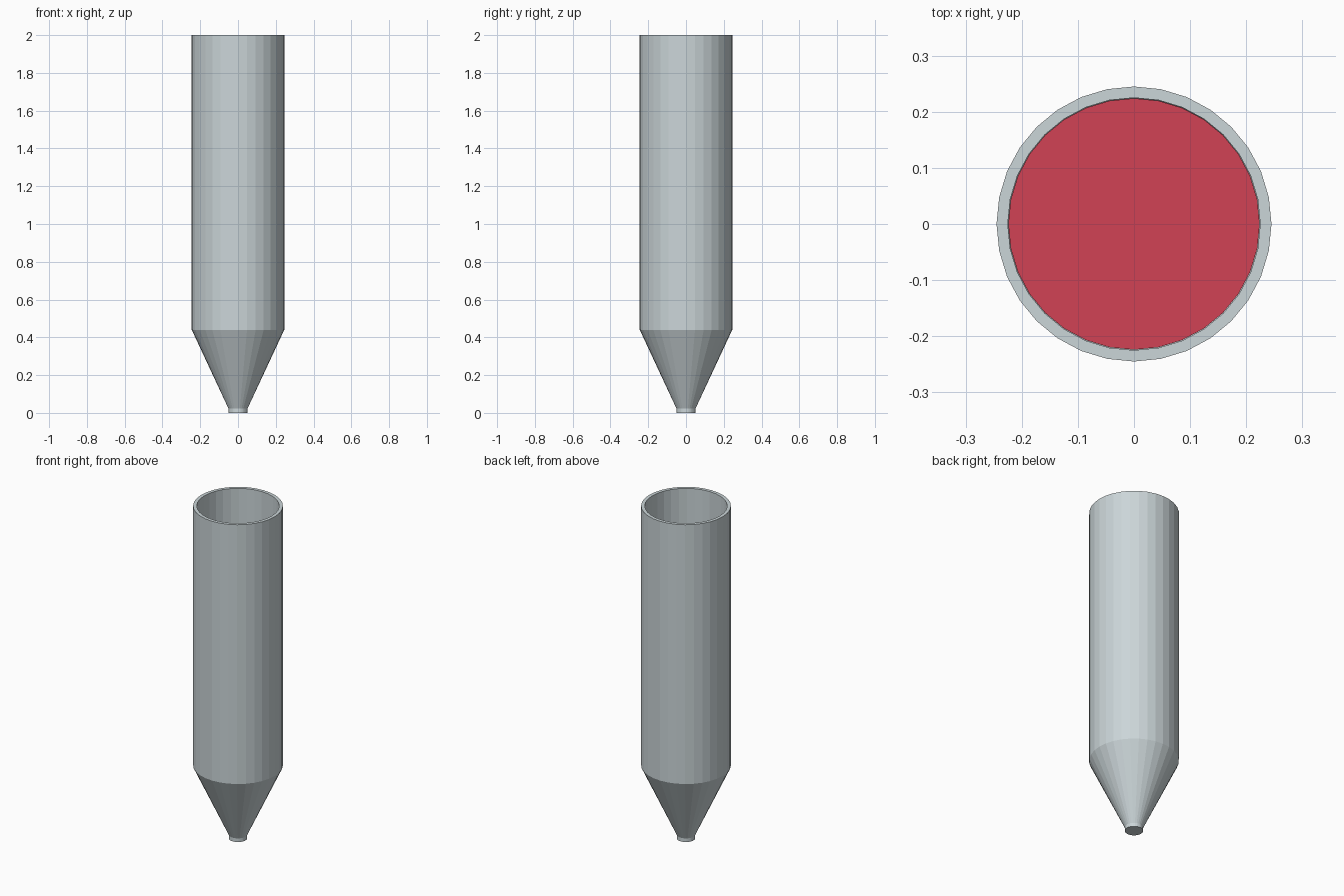
import bpy, bmesh, math

if "Cube" in bpy.data.objects:
    bpy.data.objects.remove(bpy.data.objects["Cube"])

SEGMENTS = 32
WALL = 0.02
LIQUID_LEVEL = 1.0


def make_material(name, rgb):
    mat = bpy.data.materials.new(name)
    mat.diffuse_color = (*rgb, 1.0)
    mat.use_nodes = True
    mat.node_tree.nodes["Principled BSDF"].inputs["Base Color"].default_value = mat.diffuse_color
    return mat


def lathe(name, profile, mat):
    """Revolve a (radius, z) profile around z; radius 0 makes a pole."""
    bm = bmesh.new()
    verts = [bm.verts.new((r, 0, z)) for r, z in profile]
    edges = [bm.edges.new(pair) for pair in zip(verts, verts[1:])]
    bmesh.ops.spin(bm, geom=verts + edges, cent=(0, 0, 0), axis=(0, 0, 1),
                   angle=math.tau, steps=SEGMENTS, use_duplicate=False)
    bmesh.ops.remove_doubles(bm, verts=bm.verts, dist=1e-5)
    bmesh.ops.recalc_face_normals(bm, faces=bm.faces)
    mesh = bpy.data.meshes.new(name)
    bm.to_mesh(mesh)
    bm.free()
    mesh.materials.append(mat)
    obj = bpy.data.objects.new(name, mesh)
    bpy.context.collection.objects.link(obj)
    return obj


grey = make_material("pale grey", (0.60, 0.67, 0.69))
red = make_material("liquid red", (0.64, 0.054, 0.09))

R, TIP, SHOULDER = 0.245, 0.05, 0.44

# Hollow tube: tip, cone, barrel, rim and inner wall
lathe("tube", [(0, 0), (TIP, 0), (TIP, 0.022), (R, SHOULDER), (R, 2),
               (R - WALL, 2), (R - WALL, SHOULDER), (TIP - WALL, 0.03),
               (0, 0.03)], grey)

# Liquid filling the lower part, just clear of the inner wall
r = R - WALL - 0.001
lathe("liquid", [(0, 0.035), (TIP - WALL - 0.002, 0.035), (r, SHOULDER + 0.002),
                 (r, LIQUID_LEVEL), (0, LIQUID_LEVEL)], red)
